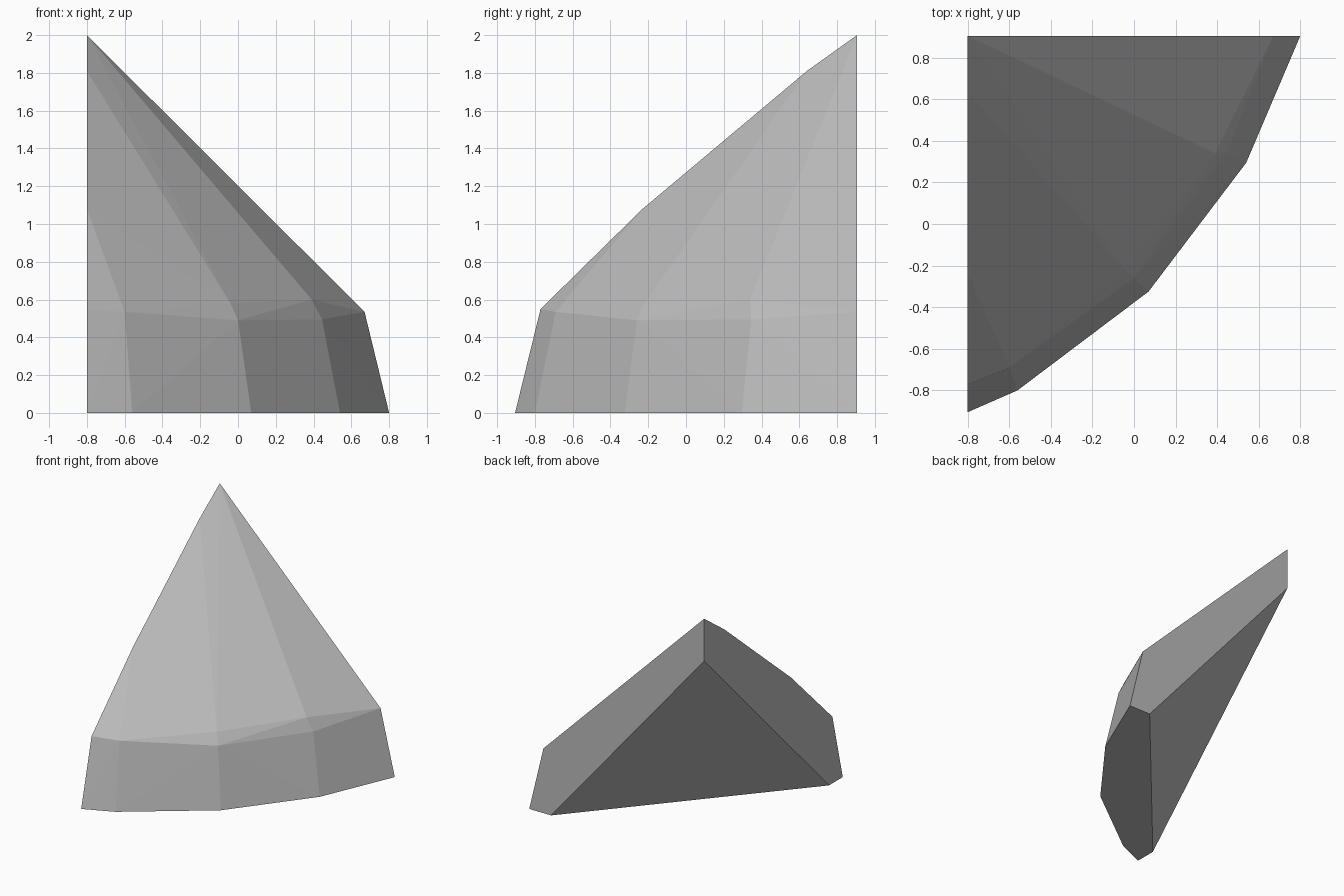
import bpy
import bmesh
from math import radians

old_cube = bpy.data.objects.get("Cube")
if old_cube:
    bpy.data.objects.remove(old_cube, do_unlink=True)

# Single stone colour
stone = bpy.data.materials.new("grey_stone")
stone.use_nodes = True
grey = (0.5, 0.5, 0.5, 1)
stone.diffuse_color = grey
stone.node_tree.nodes["Principled BSDF"].inputs["Base Color"].default_value = grey

# The two flat cut planes meet in the vertical corner edge
left, back = -0.8, 0.905

# Outer footprint on the ground, from the left cut to the back cut
footprint = [(left, -0.905), (-0.56, -0.8), (0.07, -0.325), (0.54, 0.295), (0.8, back)]

# Top of the leaning wall, and the small bevel above it
wall_top = [(left, -0.77, 0.55), (-0.6, -0.69, 0.535), (0, -0.26, 0.49),
            (0.445, 0.345, 0.495), (0.67, back, 0.535)]
bevel = [(-0.04, -0.22, 0.58), (0.39, 0.34, 0.6)]

# Sloping crest along the left cut, rising to the peak
crest = [(left, -0.23, 1.08), (left, 0.64, 1.81), (left, back, 2)]

# Slanted inner face running from the corner edge to the ground
inner = [(left, back, 1.65), (0.6, back, 0), (left, -0.725, 0)]

points = [(x, y, 0) for x, y in footprint] + wall_top + bevel + crest + inner


def build_convex(name, points, material):
    """Wrap the corner points in flat facets and merge coplanar ones."""
    bm = bmesh.new()
    for point in points:
        bm.verts.new(point)
    bmesh.ops.convex_hull(bm, input=bm.verts[:])
    bmesh.ops.dissolve_limit(bm, angle_limit=radians(0.5),
                             verts=bm.verts[:], edges=bm.edges[:])
    bmesh.ops.recalc_face_normals(bm, faces=bm.faces[:])
    mesh = bpy.data.meshes.new(name)
    bm.to_mesh(mesh)
    bm.free()
    mesh.materials.append(material)
    obj = bpy.data.objects.new(name, mesh)
    bpy.context.collection.objects.link(obj)
    return obj


build_convex("rock_corner_wedge", points, stone)
